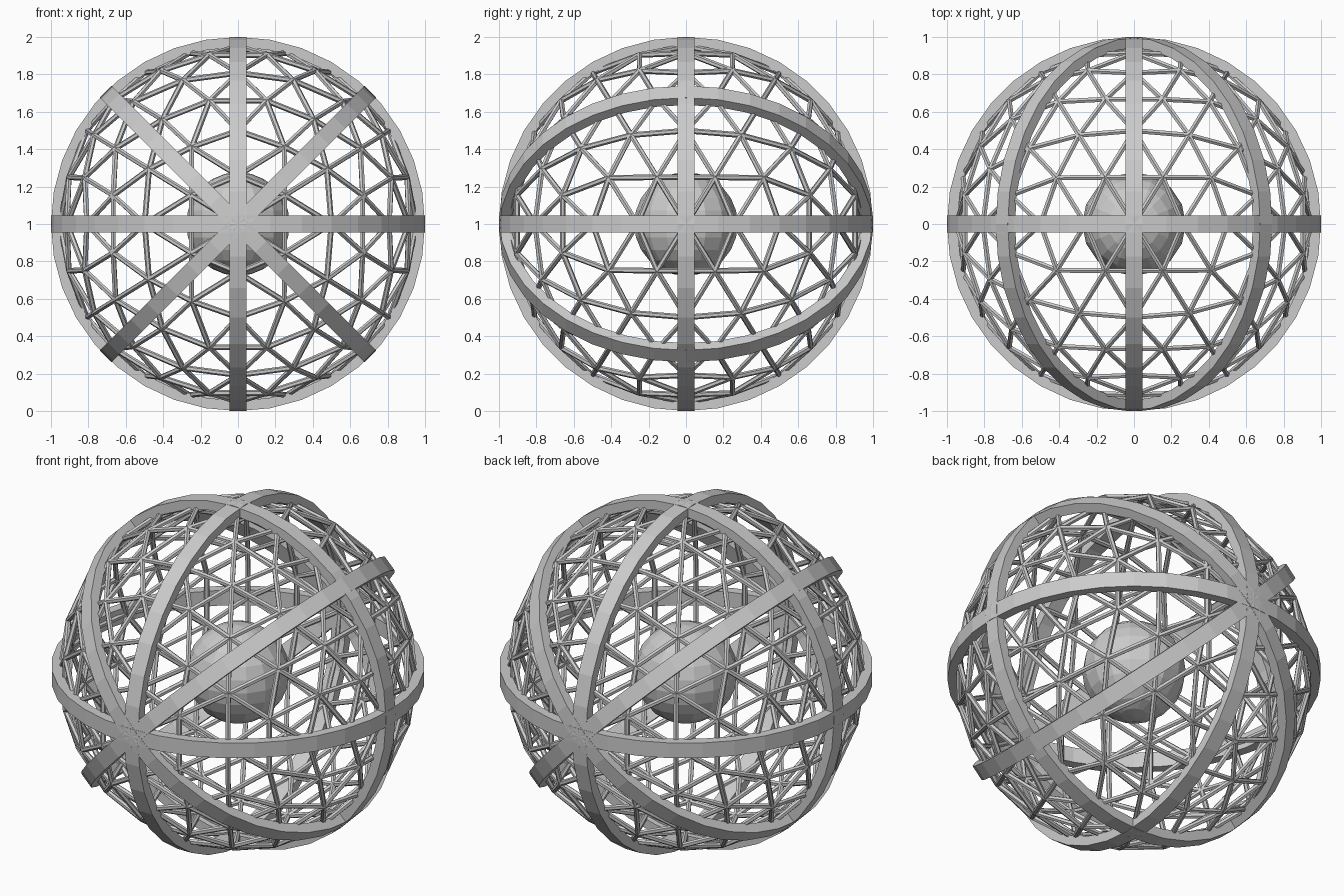
import bpy, bmesh, math
from mathutils import Vector, Matrix

if "Cube" in bpy.data.objects:
    bpy.data.objects.remove(bpy.data.objects["Cube"])

CENTRE = Vector((0, 0, 1))
LATTICE_R, ROD_R = 0.95, 0.015
RING_OUT, RING_IN, RING_W, RING_SEGS = 1.0, 0.945, 0.09, 36


def finish(bm, name):
    bmesh.ops.recalc_face_normals(bm, faces=bm.faces)
    me = bpy.data.meshes.new(name)
    bm.to_mesh(me)
    bm.free()
    ob = bpy.data.objects.new(name, me)
    ob.location = CENTRE
    bpy.context.collection.objects.link(ob)
    return ob


def ring(name, rot):
    """Flat band of rectangular section lying in XY, then rotated."""
    bm = bmesh.new()
    h = RING_W / 2
    section = [(RING_OUT, -h), (RING_OUT, h), (RING_IN, h), (RING_IN, -h)]
    loops = []
    for i in range(RING_SEGS):
        a = 2 * math.pi * i / RING_SEGS
        loops.append([bm.verts.new((r * math.cos(a), r * math.sin(a), z)) for r, z in section])
    for i in range(RING_SEGS):
        a, b = loops[i], loops[(i + 1) % RING_SEGS]
        for k in range(4):
            bm.faces.new((a[k], b[k], b[(k + 1) % 4], a[(k + 1) % 4]))
    bm.transform(rot)
    return finish(bm, name)


# Great-circle bands: equator, two diagonals and side meridian about Y, plus front meridian
for deg, name in ((0, "equator_ring"), (45, "diagonal_ring_a"),
                  (90, "side_meridian_ring"), (135, "diagonal_ring_b")):
    ring(name, Matrix.Rotation(math.radians(deg), 4, 'Y'))
ring("front_meridian_ring", Matrix.Rotation(math.radians(90), 4, 'X'))

# Icosahedron with two-fold axes on X, Y, Z, split twice to make the geodesic net
t = (1 + 5 ** 0.5) / 2
ico = []
for s in (-1, 1):
    for u in (-t, t):
        ico += [Vector(p).normalized() for p in ((u, s, 0), (0, u, s), (s, 0, u))]
net = bmesh.new()
for p in ico:
    net.verts.new(p)
bmesh.ops.convex_hull(net, input=net.verts)
for _ in range(2):
    bmesh.ops.subdivide_edges(net, edges=net.edges[:], cuts=1, use_grid_fill=True)
    for v in net.verts:
        v.co.normalize()

# Lattice rods along every net edge
rods = bmesh.new()
for e in net.edges:
    a, b = (v.co * LATTICE_R for v in e.verts)
    d = b - a
    m = Matrix.Translation((a + b) / 2) @ d.to_track_quat('Z', 'Y').to_matrix().to_4x4()
    bmesh.ops.create_cone(rods, cap_ends=True, segments=6, radius1=ROD_R, radius2=ROD_R,
                          depth=d.length, matrix=m)
net.free()
finish(rods, "geodesic_lattice")

# Core ball
core = bmesh.new()
bmesh.ops.create_uvsphere(core, u_segments=16, v_segments=12, radius=0.277)
finish(core, "core_ball")
